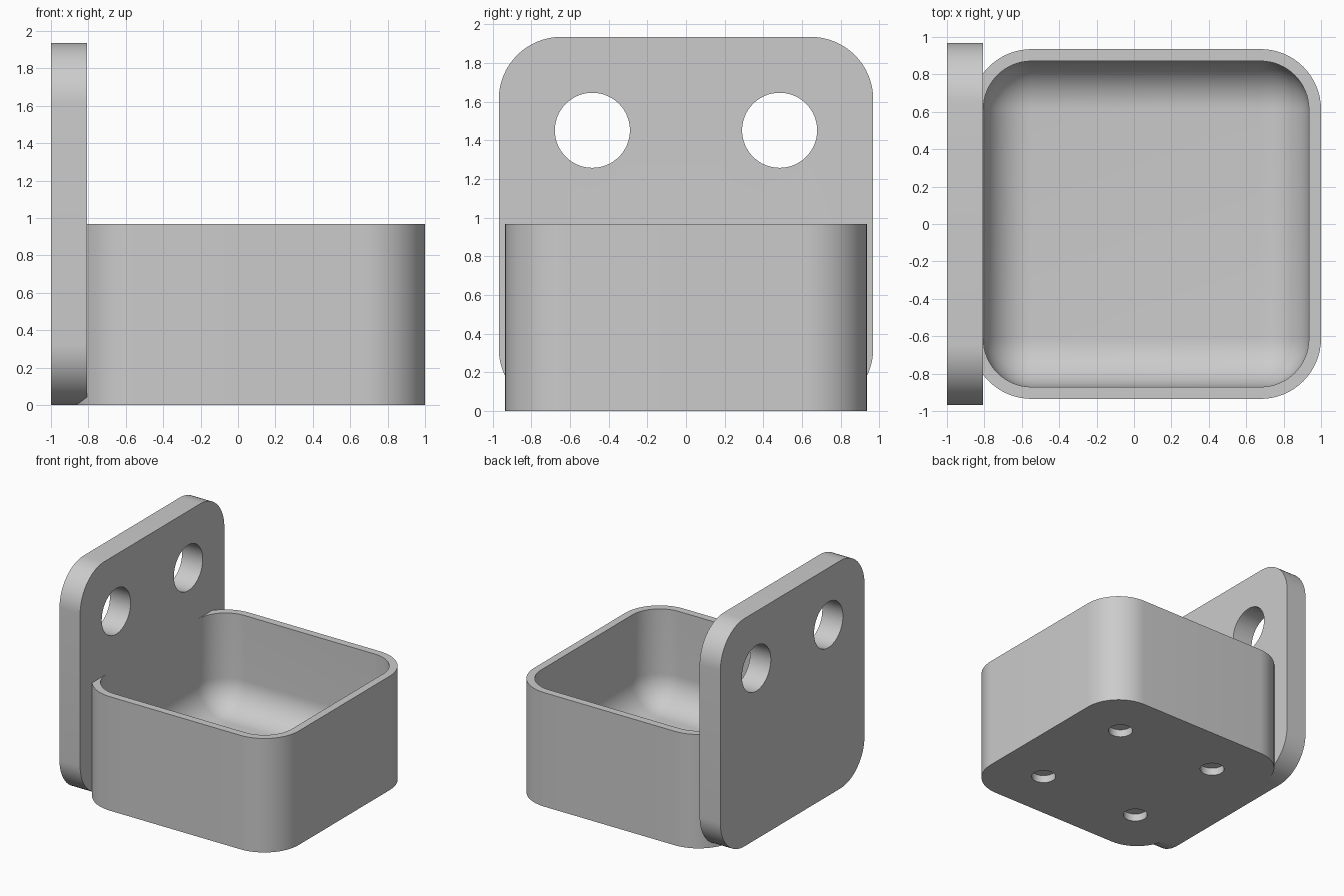
import bpy
import bmesh
import math
from mathutils import Matrix

cube = bpy.data.objects.get("Cube")
if cube:
    bpy.data.objects.remove(cube, do_unlink=True)

grey = bpy.data.materials.new("plain_grey")
grey.use_nodes = True
GREY = (0.6, 0.6, 0.6, 1)
grey.diffuse_color = GREY
grey.node_tree.nodes["Principled BSDF"].inputs["Base Color"].default_value = GREY


def make_object(name, bm):
    bmesh.ops.recalc_face_normals(bm, faces=bm.faces)
    mesh = bpy.data.meshes.new(name)
    bm.to_mesh(mesh)
    bm.free()
    mesh.materials.append(grey)
    obj = bpy.data.objects.new(name, mesh)
    bpy.context.collection.objects.link(obj)
    return obj


def rounded_block(name, low, high, radius, pick):
    """Block between two corners, with the edges chosen by pick rounded."""
    size = [h - l for l, h in zip(low, high)]
    centre = [(l + h) / 2 for l, h in zip(low, high)]
    bm = bmesh.new()
    bmesh.ops.create_cube(bm, size=1, matrix=Matrix.Translation(centre) @ Matrix.Diagonal((*size, 1)))
    edges = [e for e in bm.edges if pick(e.verts[0].co, e.verts[1].co)]
    bmesh.ops.bevel(bm, geom=edges, offset=radius, segments=16, profile=0.5, affect='EDGES')
    return make_object(name, bm)


def cylinders(name, centres, radius, depth, rotation):
    bm = bmesh.new()
    for c in centres:
        bmesh.ops.create_cone(bm, cap_ends=True, segments=64, radius1=radius, radius2=radius,
                              depth=depth, matrix=Matrix.Translation(c) @ rotation)
    return make_object(name, bm)


def combine(obj, other, operation='DIFFERENCE'):
    mod = obj.modifiers.new(other.name, 'BOOLEAN')
    mod.operation = operation
    mod.solver = 'EXACT'
    mod.object = other
    bpy.context.view_layer.objects.active = obj
    bpy.ops.object.modifier_apply(modifier=mod.name)
    bpy.data.objects.remove(other, do_unlink=True)


def along(axis):
    return lambda a, b: abs(a[axis] - b[axis]) > 0.01


PLATE_FRONT = -0.806
FLOOR = 0.161

# Solid tray block fused to the upright mounting plate
holder = rounded_block("wall_tray", (-0.871, -0.935, 0), (1, 0.935, 0.968), 0.323, along(2))
combine(holder, rounded_block("mounting_plate", (-1, -0.968, 0), (PLATE_FRONT, 0.968, 1.935),
                              0.323, along(0)), 'UNION')

# Two screw holes through the plate
combine(holder, cylinders("screw_holes", [(-0.9, s * 0.484, 1.452) for s in (-1, 1)],
                          0.194, 1, Matrix.Rotation(math.pi / 2, 4, 'Y')))

# Tray cavity with filleted floor, its wall side flush with the plate
combine(holder, rounded_block("cavity", (PLATE_FRONT, -0.871, FLOOR), (0.935, 0.871, 1.5), 0.258,
                              lambda a, b: min(a.z, b.z) < 1))

# Four shallow round recesses under the tray
combine(holder, cylinders("foot_recesses", [(0.065 + sx * 0.484, sy * 0.484, 0)
                                            for sx in (-1, 1) for sy in (-1, 1)],
                          0.097, 0.13, Matrix.Identity(4)))

bpy.ops.object.select_all(action='DESELECT')
holder.select_set(True)
bpy.context.view_layer.objects.active = holder
bpy.ops.object.shade_smooth_by_angle(angle=math.radians(35))
